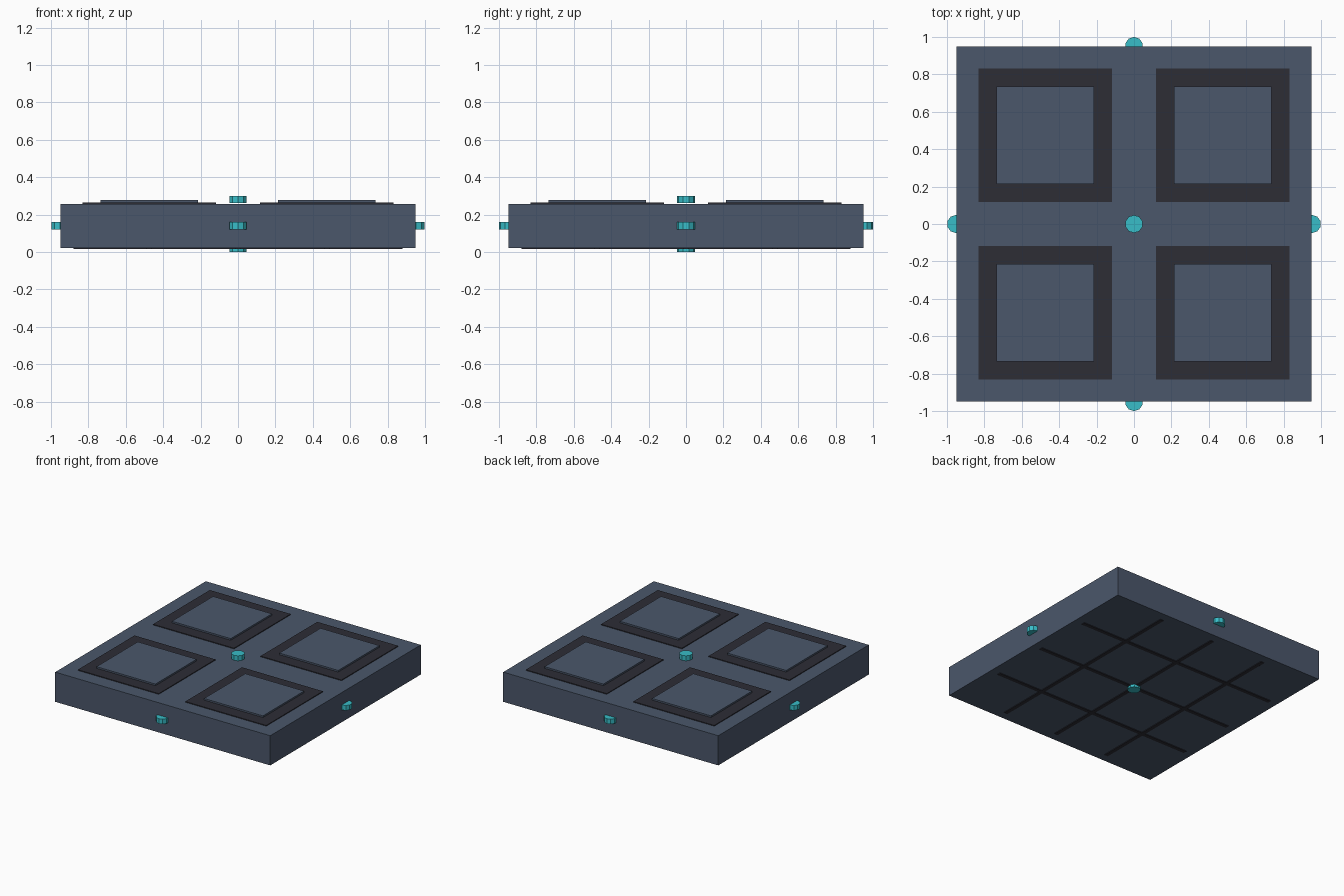
import bpy

cube = bpy.data.objects.get("Cube")
if cube:
    bpy.data.objects.remove(cube, do_unlink=True)


def make_material(name, rgb):
    mat = bpy.data.materials.new(name)
    mat.use_nodes = True
    colour = (*rgb, 1.0)
    mat.diffuse_color = colour
    mat.node_tree.nodes["Principled BSDF"].inputs["Base Color"].default_value = colour
    return mat


slate = make_material("slate blue", (0.07, 0.095, 0.147))
charcoal = make_material("charcoal", (0.026, 0.026, 0.036))
teal = make_material("bright teal", (0.04, 0.51, 0.58))


def finish(name, mat):
    obj = bpy.context.object
    obj.name = obj.data.name = name
    obj.data.materials.append(mat)
    return obj


def box(name, x, y, bottom, top, width, depth, mat):
    bpy.ops.mesh.primitive_cube_add(size=1, location=(x, y, (bottom + top) / 2))
    obj = bpy.context.object
    obj.scale = (width, depth, top - bottom)
    bpy.ops.object.transform_apply(location=False, rotation=False, scale=True)
    return finish(name, mat)


def connector(name, x, y, z):
    bpy.ops.mesh.primitive_cylinder_add(
        vertices=10, radius=0.048, depth=0.04, location=(x, y, z))
    return finish(name, teal)


HALF = 0.95        # half the slab width
BOTTOM, TOP = 0.021, 0.258
CELL = HALF / 2    # centre of each quarter

# Main slab
box("slab", 0, 0, BOTTOM, TOP, 2 * HALF, 2 * HALF, slate)

# Four dark frames, each with a raised panel
for side, sx in (("left", 1), ("right", -1)):
    for end, sy in (("front", -1), ("back", 1)):
        x, y = sx * CELL, sy * CELL
        box(f"{end}_{side}_frame", x, y, TOP - 0.01, TOP + 0.006, 0.715, 0.715, charcoal)
        box(f"{end}_{side}_panel", x, y, TOP, TOP + 0.019, 0.52, 0.52, slate)

# Grid of thin strips on the underside
for label, offset in (("low", -CELL), ("middle", 0), ("high", CELL)):
    box(f"{label}_cross_strip", 0, offset, BOTTOM - 0.005, BOTTOM + 0.005, 1.76, 0.03, charcoal)
    box(f"{label}_long_strip", offset, 0, BOTTOM - 0.005, BOTTOM + 0.005, 0.03, 1.76, charcoal)

# Connector studs on all six sides
connector("top_connector", 0, 0, 0.281)
connector("bottom_connector", 0, 0, 0.02)
middle = (BOTTOM + TOP) / 2
edge = 0.952
for name, x, y in (("left", edge, 0), ("right", -edge, 0),
                   ("back", 0, edge), ("front", 0, -edge)):
    connector(f"{name}_connector", x, y, middle)
